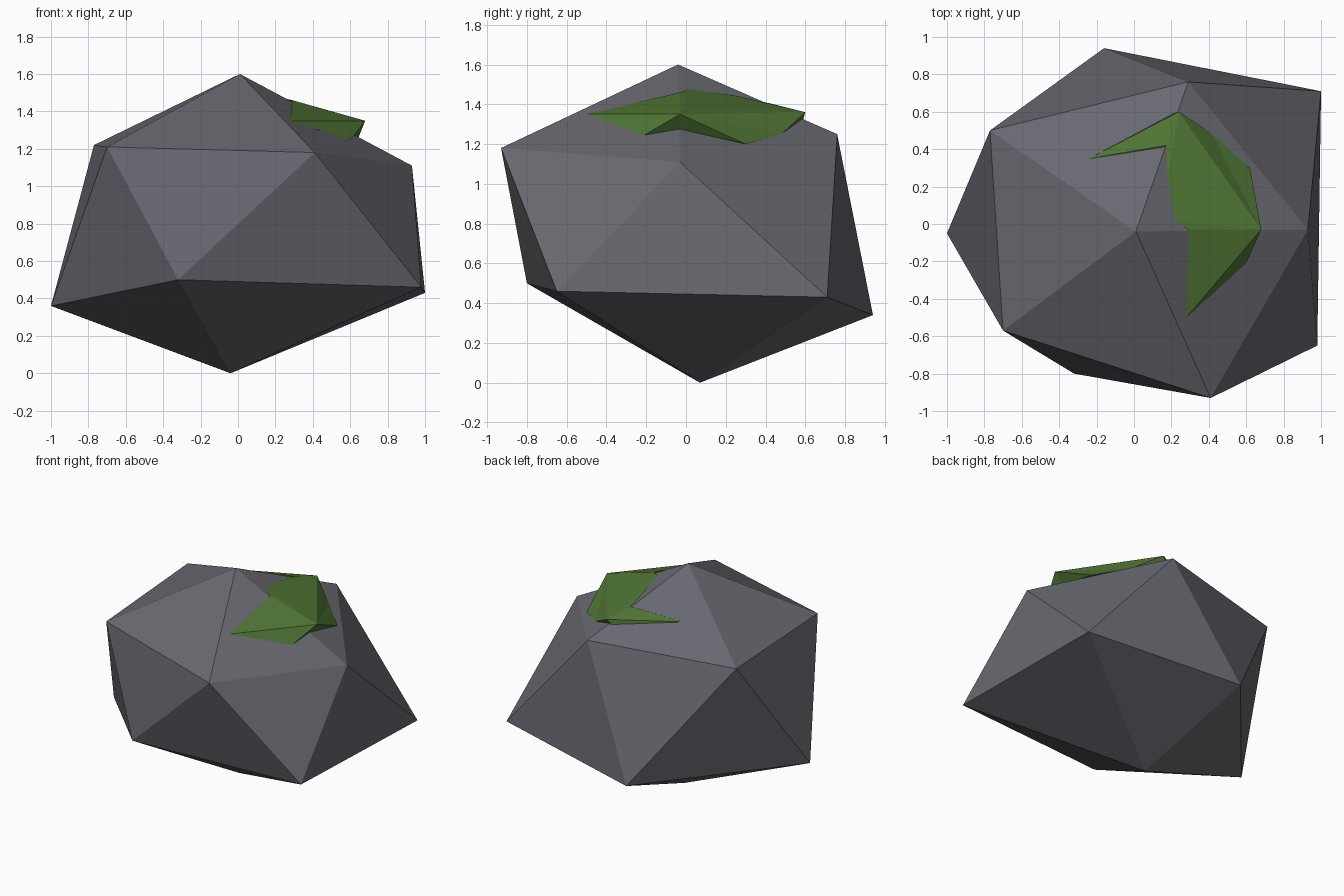
import bpy, bmesh

if "Cube" in bpy.data.objects:
    bpy.data.objects.remove(bpy.data.objects["Cube"])


def material(name, rgb):
    mat = bpy.data.materials.new(name)
    mat.diffuse_color = (*rgb, 1)
    mat.use_nodes = True
    mat.node_tree.nodes["Principled BSDF"].inputs["Base Color"].default_value = mat.diffuse_color
    return mat


def mesh_object(name, points, faces, mat):
    bm = bmesh.new()
    verts = [bm.verts.new(p) for p in points]
    for face in faces:
        bm.faces.new([verts[i] for i in face])
    bmesh.ops.recalc_face_normals(bm, faces=bm.faces[:])
    mesh = bpy.data.meshes.new(name)
    bm.to_mesh(mesh)
    bm.free()
    mesh.materials.append(mat)
    obj = bpy.data.objects.new(name, mesh)
    bpy.context.collection.objects.link(obj)
    return obj


stone = material("stone grey", (0.14, 0.14, 0.165))
green = material("moss green", (0.08, 0.18, 0.035))

# Boulder: an uneven twenty-sided solid, two rings of five between two poles
upper = [(0.41, -0.93, 1.18), (0.93, -0.03, 1.11), (0.29, 0.76, 1.25),
         (-0.77, 0.50, 1.22), (-0.70, -0.57, 1.21)]
lower = [(0.98, -0.65, 0.46), (1.0, 0.71, 0.43), (-0.16, 0.94, 0.34),
         (-1.0, -0.05, 0.36), (-0.32, -0.80, 0.50)]
poles = [(0.01, -0.04, 1.60), (-0.04, 0.07, 0.0)]
faces = []
for i in range(5):
    j = (i + 1) % 5
    faces += [(10, i, j), (i, 5 + i, j), (j, 5 + i, 5 + j), (11, 5 + j, 5 + i)]
mesh_object("boulder", upper + lower + poles, faces, stone)

# Moss patch: rim lying on the boulder, two raised corners, one buried point
rim = [(0.28, -0.50, 1.35), (0.29, -0.03, 1.46), (0.22, 0.02, 1.476),
       (0.18, 0.24, 1.445), (0.17, 0.42, 1.405), (-0.24, 0.35, 1.373),
       (0.21, 0.59, 1.325), (0.42, 0.48, 1.25), (0.62, 0.30, 1.20),
       (0.62, -0.03, 1.275), (0.60, -0.21, 1.245)]
P, Q, buried = 11, 12, 13
raised = [(0.68, -0.03, 1.35), (0.24, 0.60, 1.36), (0.40, 0.10, 1.27)]
faces = [(0, P, 1), (1, P, 2), (2, P, 3), (3, P, Q), (3, Q, 4),   # top
         (4, Q, 5), (5, Q, 6), (6, Q, 7), (7, Q, P), (7, P, 8),   # far end
         (8, P, 9), (9, P, 10), (10, P, 0)]                       # overhang
faces += [(i, (i + 1) % 11, buried) for i in range(11)]
mesh_object("moss_patch", rim + raised, faces, green)
